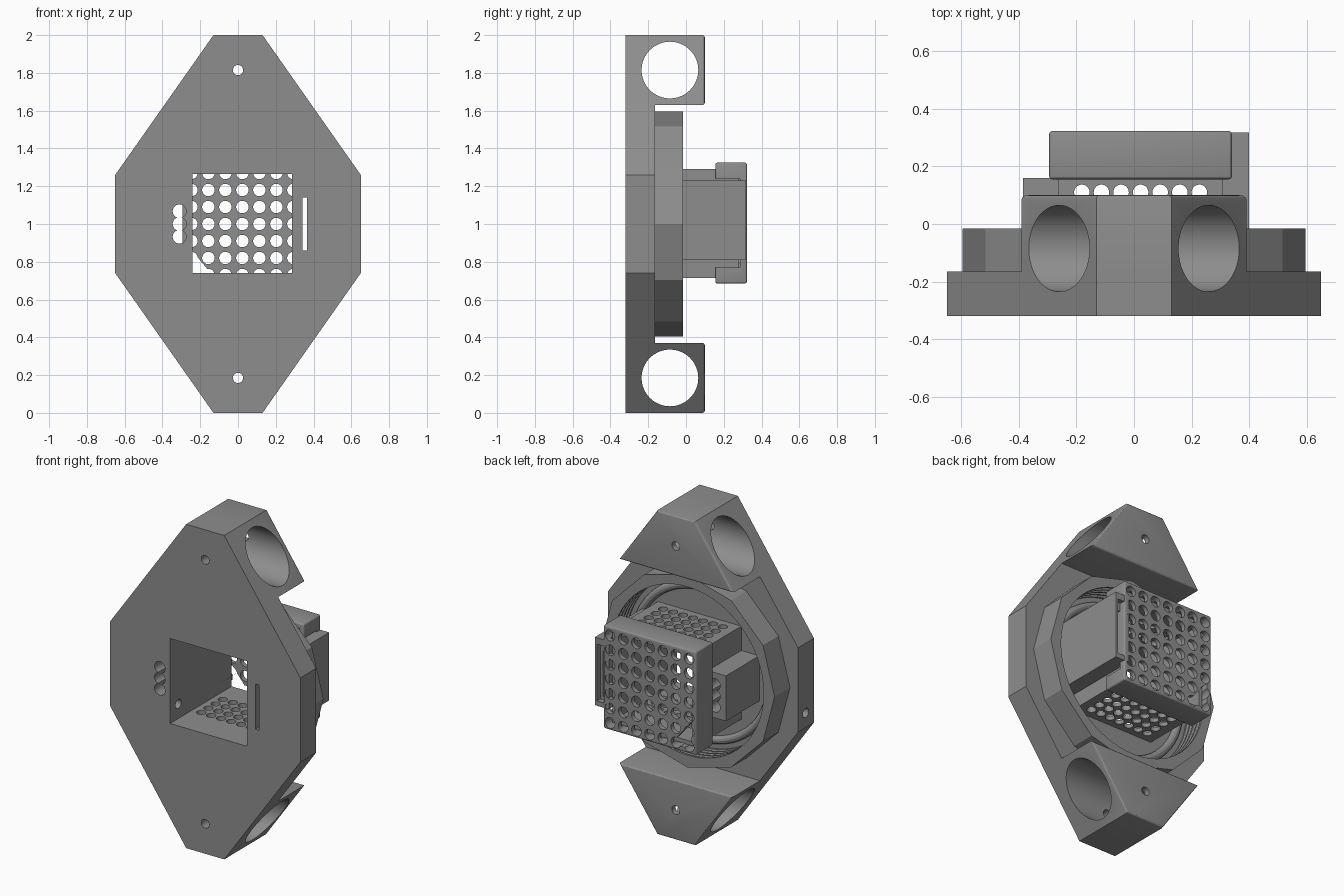
import bpy, bmesh, math
from mathutils import Matrix, Vector

if "Cube" in bpy.data.objects:
    bpy.data.objects.remove(bpy.data.objects["Cube"])

grey = bpy.data.materials.new("mid_grey")
grey.diffuse_color = (0.27, 0.27, 0.27, 1)
grey.use_nodes = True
grey.node_tree.nodes["Principled BSDF"].inputs["Base Color"].default_value = grey.diffuse_color


def make(name, bm):
    bmesh.ops.recalc_face_normals(bm, faces=bm.faces)
    me = bpy.data.meshes.new(name)
    bm.to_mesh(me)
    bm.free()
    me.materials.append(grey)
    ob = bpy.data.objects.new(name, me)
    bpy.context.collection.objects.link(ob)
    return ob


def box(name, x0, x1, y0, y1, z0, z1):
    bm = bmesh.new()
    m = Matrix.Translation(((x0 + x1) / 2, (y0 + y1) / 2, (z0 + z1) / 2))
    bmesh.ops.create_cube(bm, size=1, matrix=m @ Matrix.Diagonal((x1 - x0, y1 - y0, z1 - z0, 1)))
    return make(name, bm)


def prism(name, pts, y0, y1):
    # outline in x, z pushed along y
    bm = bmesh.new()
    f = bm.faces.new([bm.verts.new((x, y0, z)) for x, z in pts])
    r = bmesh.ops.extrude_face_region(bm, geom=[f])
    bmesh.ops.translate(bm, vec=(0, y1 - y0, 0), verts=[v for v in r["geom"] if isinstance(v, bmesh.types.BMVert)])
    return make(name, bm)


def rods(centres, axis, radius, length, seg=24):
    # one cutter holding many parallel cylinders
    bm = bmesh.new()
    rot = Vector((0, 0, 1)).rotation_difference(Vector(axis)).to_matrix().to_4x4()
    for c in centres:
        bmesh.ops.create_cone(bm, cap_ends=True, segments=seg, radius1=radius, radius2=radius,
                              depth=length, matrix=Matrix.Translation(c) @ rot)
    return make("cutter", bm)


def apply(ob, mod):
    bpy.context.view_layer.objects.active = ob
    bpy.ops.object.modifier_apply(modifier=mod.name)


def cut(ob, cutter):
    mod = ob.modifiers.new("cut", "BOOLEAN")
    mod.operation, mod.solver, mod.object = "DIFFERENCE", "EXACT", cutter
    apply(ob, mod)
    bpy.data.objects.remove(cutter, do_unlink=True)


def soften(ob, width):
    mod = ob.modifiers.new("soften", "BEVEL")
    mod.width, mod.segments, mod.limit_method = width, 3, "ANGLE"
    apply(ob, mod)


def lathe(name, profile, seg=72):
    # closed (radius, y) profile turned about the y axis at z = 1
    bm = bmesh.new()
    rings = []
    for i in range(seg):
        a = 2 * math.pi * i / seg
        rings.append([bm.verts.new((r * math.cos(a), y, 1 + r * math.sin(a))) for r, y in profile])
    n = len(profile)
    for i in range(seg):
        p, q = rings[i], rings[(i + 1) % seg]
        for j in range(n):
            bm.faces.new((p[j], p[(j + 1) % n], q[(j + 1) % n], q[j]))
    return make(name, bm)


Y = (0, 1, 0)
CX = 0.023  # centre of the square duct

# Base plate with openings
plate = prism("base_plate", [(-.13, 0), (.13, 0), (.65, .74), (.65, 1.26),
                             (.13, 2), (-.13, 2), (-.65, 1.26), (-.65, .74)], -.32, -.165)
cut(plate, box("cutter", -.24, .285, -.5, 0, .74, 1.265))
cut(plate, box("cutter", .342, .366, -.5, 0, .86, 1.14))
cut(plate, rods([(0, -.2, .185), (0, -.2, 1.815)], Y, .027, .6))
cut(plate, rods([(-.45, -.24, .83)], (1, 0, 0), .028, .6))
for z in (.932, 1, 1.068):
    cut(plate, rods([(-.31, -.2, z)], Y, .036, .5))

# Cross-bored clamp blocks at both ends
for name, s in (("upper_clamp_block", 1), ("lower_clamp_block", -1)):
    pts = [(-.39, 1 + s * .63), (.39, 1 + s * .63), (.13, 1 + s), (-.13, 1 + s)]
    block = prism(name, pts, -.165, .1)
    bm = bmesh.new()
    bm.from_mesh(block.data)
    edges = [e for e in bm.edges if all(v.co.y > 0 for v in e.verts)]
    bmesh.ops.bevel(bm, geom=edges, offset=.013, segments=3, affect="EDGES", profile=.5)
    bm.to_mesh(block.data)
    bm.free()
    zc = 1 + s * .815
    cut(block, rods([(0, -.085, zc)], (1, 0, 0), .15, 2, 64))
    cut(block, rods([(0, 0, zc)], Y, .027, 1))
    cut(plate, rods([(0, -.085, zc)], (1, 0, 0), .15, 2, 64))

# Twelve-sided collar with a grooved bore
R = .595
collar = prism("collar", [(R * math.cos(k * math.pi / 6), 1 + R * math.sin(k * math.pi / 6))
                          for k in range(12)], -.168, -.015)
wave = [(.0005, -.25), (.52, -.25)]
for k in range(4):
    y = -.155 + k * .034
    wave += [(.52, y), (.555, y + .009), (.555, y + .016), (.52, y + .025)]
wave += [(.52, .1), (.0005, .1)]
cut(collar, lathe("cutter", wave))

# Rounded sealing ring on the plate
lathe("sealing_ring", [(.465 + .025 * math.cos(k * math.pi / 6), -.165 + .025 * math.sin(k * math.pi / 6))
                       for k in range(12)])

# Square duct with perforated top and bottom
duct = box("duct", -.262, .307, -.18, .28, .715, 1.29)
cut(duct, box("cutter", -.24, .285, -.5, .5, .74, 1.265))
cut(duct, rods([(CX + i * .068, y, 1) for i in range(-3, 4) for y in (.11, .04, -.03, -.1)],
               (0, 0, 1), .027, 1))

# Perforated end cap
cap = box("end_cap", -.295, .34, .155, .323, .685, 1.325)
soften(cap, .012)
cut(cap, box("cutter", -.265, .31, .1, .295, .715, 1.295))
cut(cap, box("cutter", .305, .4, .1, .285, .77, 1.24))
cut(cap, rods([(CX + i * .09, .3, 1 + j * .09) for i in range(-3, 4) for j in range(-3, 4)], Y, .033, .2))
cut(cap, prism("cutter", [(-.264, .716), (-.125, .716), (-.264, .885)], .2, .5))

# Slotted side housing
side = box("slot_housing", .305, .4, -.18, .318, .81, 1.23)
cut(side, box("cutter", .342, .366, -.5, .5, .86, 1.14))
cut(side, box("cutter", .332, .385, .285, .5, .84, 1.19))

# Cable housing with three joined bores
cable = box("cable_housing", -.385, -.26, -.18, .16, .86, 1.14)
for z in (.932, 1, 1.068):
    cut(cable, rods([(-.31, 0, z)], Y, .036, 1))

for ob in bpy.data.objects:
    bpy.ops.object.select_all(action="DESELECT")
    ob.select_set(True)
    bpy.context.view_layer.objects.active = ob
    bpy.ops.object.shade_smooth_by_angle(angle=math.radians(25))
